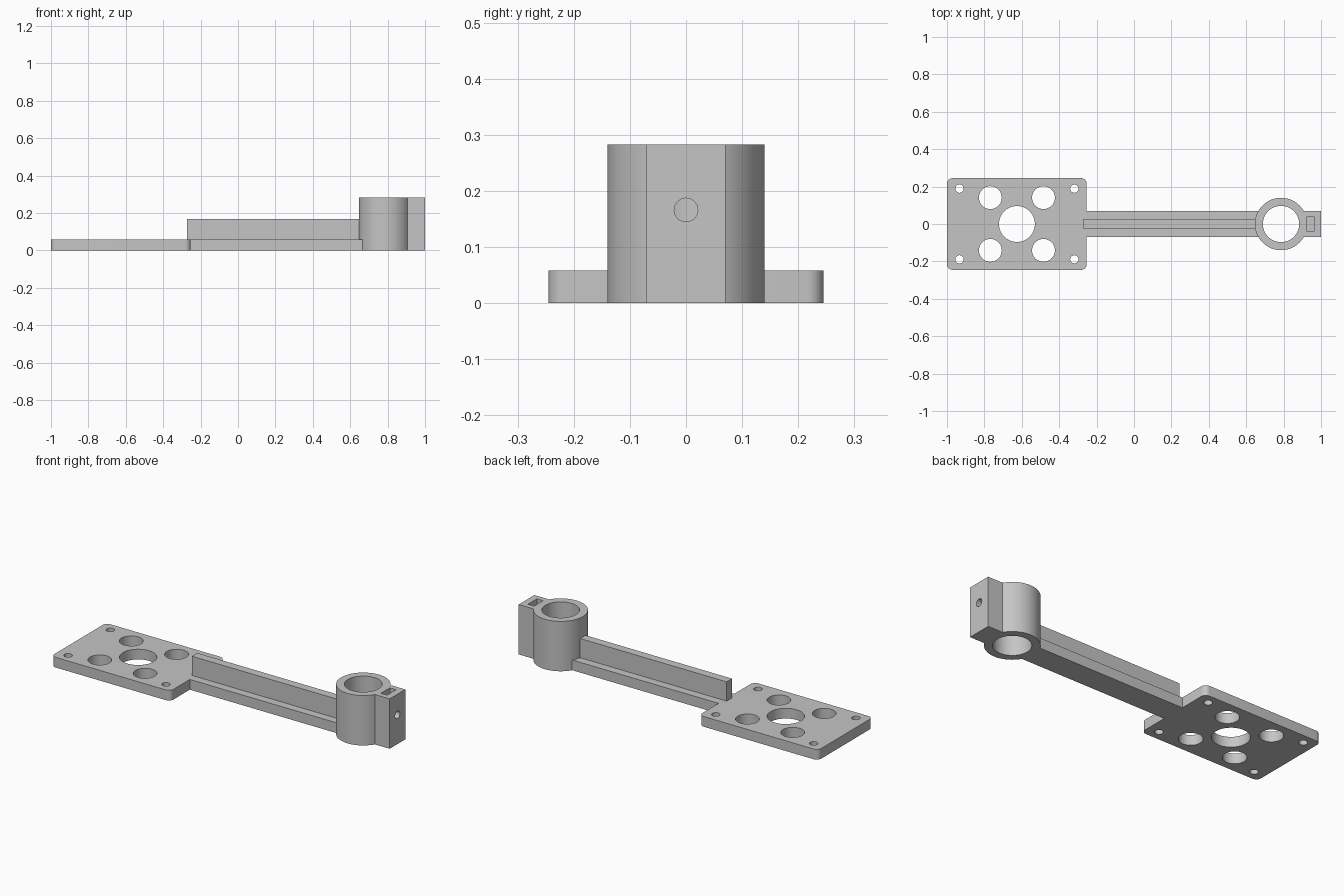
import bpy
import bmesh
import math
from mathutils import Matrix

cube = bpy.data.objects.get("Cube")
if cube:
    bpy.data.objects.remove(cube, do_unlink=True)

grey = bpy.data.materials.new("matte_grey")
grey.use_nodes = True
colour = (0.56, 0.56, 0.56, 1)
grey.diffuse_color = colour
grey.node_tree.nodes["Principled BSDF"].inputs["Base Color"].default_value = colour

PLATE_T = 0.058
TOP = 0.283


def add_object(name, bm):
    mesh = bpy.data.meshes.new(name)
    bm.to_mesh(mesh)
    bm.free()
    mesh.materials.append(grey)
    obj = bpy.data.objects.new(name, mesh)
    bpy.context.collection.objects.link(obj)
    return obj


def box(name, x0, x1, half_y, z0, z1, corner=0):
    bm = bmesh.new()
    bmesh.ops.create_cube(bm, size=1)
    bmesh.ops.scale(bm, vec=(x1 - x0, 2 * half_y, z1 - z0), verts=bm.verts)
    bmesh.ops.translate(bm, vec=((x0 + x1) / 2, 0, (z0 + z1) / 2), verts=bm.verts)
    if corner:
        upright = [e for e in bm.edges
                   if abs(e.verts[0].co.z - e.verts[1].co.z) > 0.01]
        bmesh.ops.bevel(bm, geom=upright, offset=corner, segments=8,
                        profile=0.5, affect='EDGES')
    return add_object(name, bm)


def cylinder(name, radius, depth, centre, along_x=False):
    bm = bmesh.new()
    turn = Matrix.Rotation(math.pi / 2, 4, 'Y') if along_x else Matrix()
    bmesh.ops.create_cone(bm, cap_ends=True, segments=64, radius1=radius,
                          radius2=radius, depth=depth,
                          matrix=Matrix.Translation(centre) @ turn)
    return add_object(name, bm)


def combine(target, tool, operation):
    mod = target.modifiers.new(operation.lower(), 'BOOLEAN')
    mod.operation = operation
    mod.solver = 'EXACT'
    mod.object = tool
    bpy.context.view_layer.objects.active = target
    bpy.ops.object.modifier_apply(modifier=mod.name)
    bpy.data.objects.remove(tool, do_unlink=True)


# Mounting plate with one centre hole, four large holes and four screw holes
plate = box("mounting_plate", -1, -0.253, 0.245, 0, PLATE_T, corner=0.03)
PLATE_X = -0.626
holes = [(0, 0, 0.096)]
for sx in (-1, 1):
    for sy in (-1, 1):
        holes.append((sx * 0.142, sy * 0.141, 0.061))
        holes.append((sx * 0.307, sy * 0.189, 0.022))
for dx, y, radius in holes:
    combine(plate, cylinder("hole_cutter", radius, 0.5, (PLATE_X + dx, y, 0)),
            'DIFFERENCE')

# Arm and its upright stiffening rib
arm = box("arm", -0.253, 0.672, 0.07, 0, PLATE_T)
rib = box("arm_rib", -0.272, 0.665, 0.024, PLATE_T, 0.167)

# Clamp: tube joined to a screw block, then bored
TUBE_X = 0.786
clamp = cylinder("clamp_tube", 0.14, TOP, (TUBE_X, 0, TOP / 2))
combine(clamp, box("screw_block", 0.8, 1, 0.07, 0, TOP), 'UNION')
combine(clamp, cylinder("bore_cutter", 0.097, 1, (TUBE_X, 0, 0)), 'DIFFERENCE')

# Screw hole from the end face into the bore, and nut slot from the top
combine(clamp, cylinder("screw_cutter", 0.021, 0.25, (0.945, 0, 0.166), True),
        'DIFFERENCE')
combine(clamp, box("nut_cutter", 0.924, 0.963, 0.04, 0.125, 0.4), 'DIFFERENCE')

# Smooth curved walls, keep edges sharp
bpy.ops.object.select_all(action='DESELECT')
for obj in (plate, arm, rib, clamp):
    obj.select_set(True)
bpy.context.view_layer.objects.active = clamp
bpy.ops.object.shade_smooth_by_angle(angle=math.radians(30))
